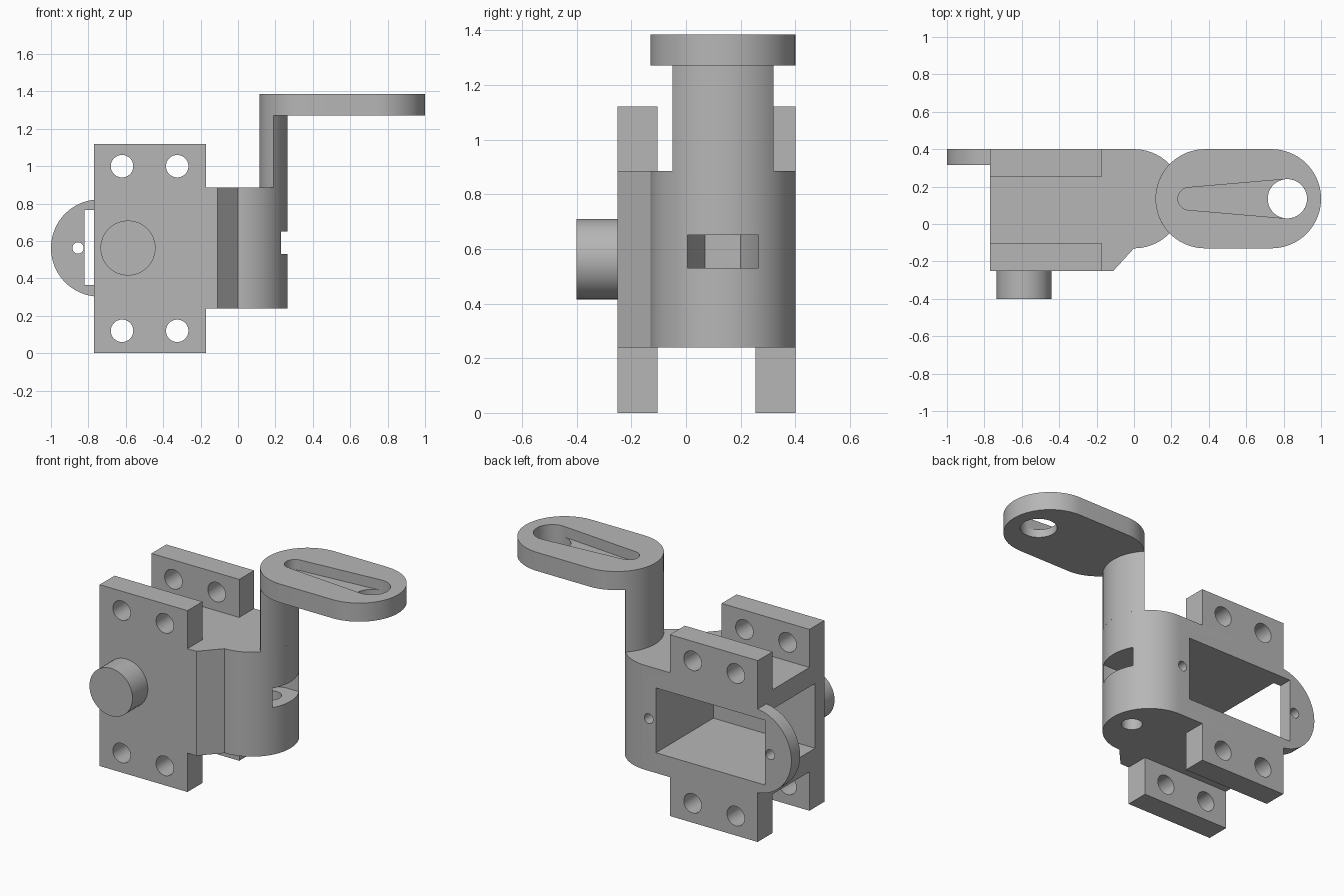
import bpy, bmesh
from math import sin, cos, asin, radians, degrees

cube = bpy.data.objects.get("Cube")
if cube:
    bpy.data.objects.remove(cube, do_unlink=True)

grey = bpy.data.materials.new("matte grey")
grey.use_nodes = True
GREY = (0.47, 0.47, 0.47, 1)
grey.diffuse_color = GREY
grey.node_tree.nodes["Principled BSDF"].inputs["Base Color"].default_value = GREY


def arc(cx, cy, r, start, end, n=32):
    angles = [radians(start + (end - start) * i / n) for i in range(n + 1)]
    return [(cx + r * cos(a), cy + r * sin(a)) for a in angles]


def circle(cx, cy, r, n=48):
    return arc(cx, cy, r, 0, 360, n)[:-1]


def rect(x0, x1, y0, y1):
    return [(x0, y0), (x1, y0), (x1, y1), (x0, y1)]


def prism(name, outline, axis, lo, hi):
    """Extrude an outline along z (outline in x, y) or y (outline in x, z)."""
    bm = bmesh.new()
    place = (lambda u, v, w: (u, v, w)) if axis == "z" else (lambda u, v, w: (u, w, v))
    rings = [[bm.verts.new(place(u, v, w)) for u, v in outline] for w in (lo, hi)]
    bm.faces.new(rings[0])
    bm.faces.new(rings[1])
    n = len(outline)
    for i in range(n):
        j = (i + 1) % n
        bm.faces.new((rings[0][i], rings[0][j], rings[1][j], rings[1][i]))
    bmesh.ops.recalc_face_normals(bm, faces=bm.faces)
    mesh = bpy.data.meshes.new(name)
    bm.to_mesh(mesh)
    bm.free()
    mesh.materials.append(grey)
    obj = bpy.data.objects.new(name, mesh)
    bpy.context.collection.objects.link(obj)
    return obj


def finish(obj, cutters=()):
    """Cut the part, then smooth its curved walls."""
    for cutter in cutters:
        cutter.hide_render = True
        mod = obj.modifiers.new("cut", "BOOLEAN")
        mod.operation = "DIFFERENCE"
        mod.solver = "EXACT"
        mod.object = cutter
    bpy.context.view_layer.update()
    graph = bpy.context.evaluated_depsgraph_get()
    obj.data = bpy.data.meshes.new_from_object(obj.evaluated_get(graph))
    obj.modifiers.clear()
    bpy.ops.object.select_all(action="DESELECT")
    obj.select_set(True)
    bpy.context.view_layer.objects.active = obj
    bpy.ops.object.shade_smooth_by_angle(angle=radians(30))


CY, R = 0.135, 0.265          # pivot centre line and radius
FRONT, BACK = -0.25, 0.40
LEFT_X, LUG_X = -0.77, -0.17
LOW, HIGH, MID = 0.24, 0.885, 0.5625
ARM_X = 0.38

# Shared cutters
pocket = prism("pocket_cutter", rect(-0.82, -0.075, 0.365, 0.765), "y", -0.16, 0.5)
tab_hole = prism("tab_hole_cutter", circle(-0.855, MID, 0.03), "y", 0.2, 0.5)
screw_hole = prism("screw_hole_cutter", circle(-0.025, MID, 0.03), "y", 0.15, 0.5)
nut_slot = prism("nut_slot_cutter", [
    (0.4, CY - 0.13), (0.4, CY + 0.13), (0.13, CY + 0.13),
    (0.017, CY + 0.065), (0.017, CY - 0.065), (0.13, CY - 0.13)], "z", 0.53, 0.65)
bolt_hole = prism("bolt_hole_cutter", circle(0.13, CY, 0.06), "z", 0.1, 0.58)
helpers = [pocket, tab_hole, screw_hole, nut_slot, bolt_hole]

# Main housing with a rounded pivot end
outline = [(LEFT_X, BACK), (LEFT_X, FRONT), (-0.11, FRONT)] + arc(0, CY, R, -90, 90, 48)
finish(prism("housing", outline, "z", LOW, HIGH), [pocket, screw_hole, nut_slot, bolt_hole])

# Four mounting lugs, each with two bolt holes
for side, y0, y1 in (("front", FRONT, -0.105), ("back", 0.255, BACK)):
    for level, z0, z1, hole_z in (("lower", 0, LOW, 0.12), ("upper", HIGH, 1.12, 1.0)):
        holes = [prism("lug_hole_cutter", circle(x, hole_z, 0.06), "y", y0 - 0.1, y1 + 0.1)
                 for x in (-0.62, -0.325)]
        helpers += holes
        finish(prism(f"{side}_{level}_lug", rect(LEFT_X, LUG_X, z0, z1), "y", y0, y1), holes)

# Rounded tab at the end of the pocket
tab_angle = 90 + degrees(asin(0.03 / 0.26))
finish(prism("side_tab", arc(-0.74, MID, 0.26, tab_angle, 360 - tab_angle, 40),
             "y", 0.315, BACK), [pocket, tab_hole])

# Pivot stub on the front
finish(prism("pivot_stub", circle(-0.588, MID, 0.147, 64), "y", -0.40, FRONT))

# Lens-shaped column where the pivot and arm circles overlap
half = degrees(asin((R ** 2 - (ARM_X / 2) ** 2) ** 0.5 / R))
lens = arc(0, CY, R, -half, half) + arc(ARM_X, CY, R, 180 - half, 180 + half)[1:-1]
finish(prism("column", lens, "z", HIGH, 1.27))

# Arm with a tapered recess and a through hole
recess_tilt = degrees(asin(0.045 / 0.53))
a = 90 + recess_tilt
recess = prism("recess_cutter", arc(0.82, CY, 0.105, -a, a) +
               arc(0.295, CY, 0.06, a, 360 - a), "z", 1.32, 1.5)
shaft_hole = prism("shaft_hole_cutter", circle(0.82, CY, 0.105, 64), "z", 1.2, 1.36)
helpers += [recess, shaft_hole]
stadium = arc(0.735, CY, R, -90, 90, 40) + arc(ARM_X, CY, R, 90, 270, 40)
finish(prism("arm", stadium, "z", 1.27, 1.385), [recess, shaft_hole])

for helper in helpers:
    bpy.data.objects.remove(helper, do_unlink=True)
